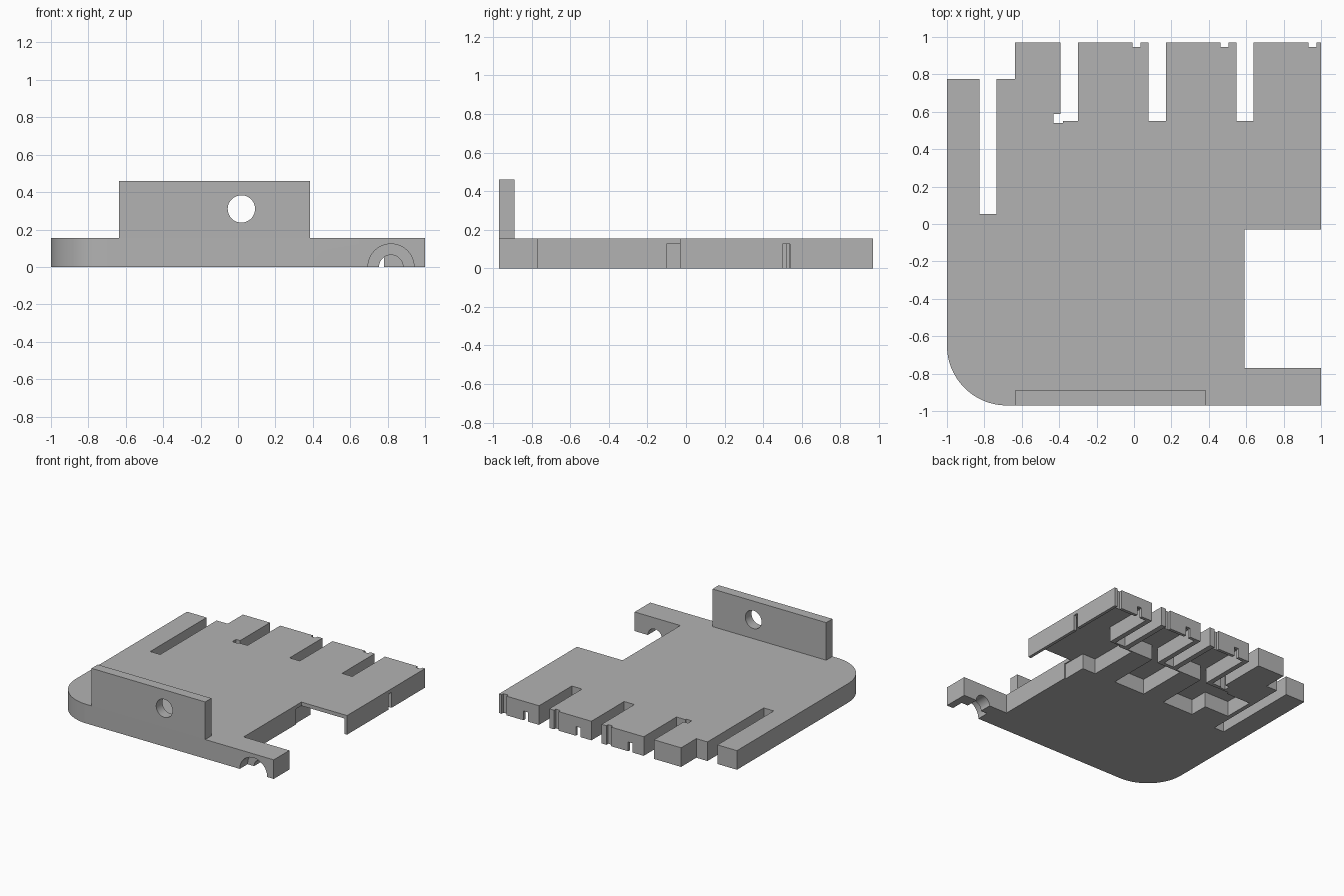
import bpy
import bmesh
from math import sin, cos, pi
from mathutils import Matrix, Vector

if "Cube" in bpy.data.objects:
    bpy.data.objects.remove(bpy.data.objects["Cube"])

grey = bpy.data.materials.new("plain_grey")
grey.use_nodes = True
grey.diffuse_color = (0.45, 0.45, 0.45, 1)
grey.node_tree.nodes["Principled BSDF"].inputs["Base Color"].default_value = (0.45, 0.45, 0.45, 1)

TOP = 0.155       # plate thickness
ROOF = 0.125      # ceiling of the underside pockets
PITCH = 0.47      # spacing of the fingers


def finish(name, bm):
    bmesh.ops.recalc_face_normals(bm, faces=bm.faces)
    mesh = bpy.data.meshes.new(name)
    bm.to_mesh(mesh)
    bm.free()
    mesh.materials.append(grey)
    obj = bpy.data.objects.new(name, mesh)
    bpy.context.collection.objects.link(obj)
    return obj


def box(name, x0, x1, y0, y1, z0, z1):
    bm = bmesh.new()
    bmesh.ops.create_cube(bm, size=1)
    size = Vector((x1 - x0, y1 - y0, z1 - z0))
    mid = Vector((x0 + x1, y0 + y1, z0 + z1)) / 2
    bmesh.ops.transform(bm, matrix=Matrix.Translation(mid) @ Matrix.Diagonal(size.to_4d()), verts=bm.verts)
    return finish(name, bm)


def rod(name, x, z, radius, y0, y1):
    bm = bmesh.new()
    bmesh.ops.create_cone(bm, cap_ends=True, segments=64, radius1=radius, radius2=radius, depth=y1 - y0)
    place = Matrix.Translation((x, (y0 + y1) / 2, z)) @ Matrix.Rotation(pi / 2, 4, 'X')
    bmesh.ops.transform(bm, matrix=place, verts=bm.verts)
    return finish(name, bm)


def cut(target, cutter):
    mod = target.modifiers.new("cut", 'BOOLEAN')
    mod.operation = 'DIFFERENCE'
    mod.solver = 'EXACT'
    mod.object = cutter
    bpy.context.view_layer.objects.active = target
    bpy.ops.object.modifier_apply(modifier=mod.name)
    bpy.data.objects.remove(cutter)


# Base plate: outline with one rounded front corner and a stepped back edge
R = 0.32
outline = [(-1 + R - R * cos(a), -0.97 + R - R * sin(a)) for a in [i * pi / 48 for i in range(25)]]
outline += [(1, -0.97), (1, -0.77), (0.59, -0.77), (0.59, -0.03), (1, -0.03), (1, 0.97),
            (-0.635, 0.97), (-0.635, 0.775), (-1, 0.775)]
bm = bmesh.new()
face = bm.faces.new([bm.verts.new((x, y, 0)) for x, y in outline])
grown = bmesh.ops.extrude_face_region(bm, geom=[face])["geom"]
bmesh.ops.translate(bm, vec=(0, 0, TOP), verts=[v for v in grown if isinstance(v, bmesh.types.BMVert)])
plate = finish("base_plate", bm)

# Through slots that separate the fingers, and the small hole beside one
for i in range(3):
    x = 0.548 - i * PITCH
    cut(plate, box("slot_cutter", x, x + 0.092, 0.55, 1.1, -0.1, 0.3))
cut(plate, box("long_slot_cutter", -0.825, -0.735, 0.053, 1.1, -0.1, 0.3))
cut(plate, box("hole_cutter", -0.43, -0.38, 0.54, 0.588, -0.1, 0.3))

# Underside pockets, side stubs and rear wall gaps for the three hollow fingers
for i in range(3):
    d = -i * PITCH
    cut(plate, box("pocket_cutter", 0.68 + d, 0.975 + d, 0.53, 0.945, -0.1, ROOF))
    cut(plate, box("stub_cutter", 0.46 + d, 0.74 + d, 0.1, 0.52, -0.1, ROOF))
    cut(plate, box("link_cutter", 0.68 + d, 0.74 + d, 0.5, 0.6, -0.1, ROOF))
    cut(plate, box("gap_cutter", 0.933 + d, 0.975 + d, 0.947, 1.1, -0.1, 0.3))
    cut(plate, box("low_gap_cutter", 0.74 + d, 0.78 + d, 0.93, 1.1, -0.1, 0.075))
cut(plate, box("front_pocket_cutter", 0.58, 0.975, -0.1, 0.535, -0.1, ROOF))
cut(plate, box("corner_pocket_cutter", -0.7, -0.47, 0.25, 0.5, -0.1, ROOF))
cut(plate, box("side_gap_cutter", 0.9, 1.1, 0.5, 0.54, -0.1, ROOF))

# Stepped half-round opening in the front arm
cut(plate, rod("large_arch_cutter", 0.818, 0, 0.123, -1.1, -0.87))
cut(plate, rod("small_arch_cutter", 0.818, 0, 0.064, -0.9, -0.7))

# Upright front wall with a round hole
wall = box("front_wall", -0.635, 0.385, -0.97, -0.89, TOP, 0.46)
cut(wall, rod("wall_hole_cutter", 0.018, 0.31, 0.073, -1.1, -0.7))

# Smooth the curved walls while keeping every corner sharp
for obj in (plate, wall):
    bpy.ops.object.select_all(action='DESELECT')
    obj.select_set(True)
    bpy.context.view_layer.objects.active = obj
    bpy.ops.object.shade_smooth_by_angle(angle=pi / 6)
